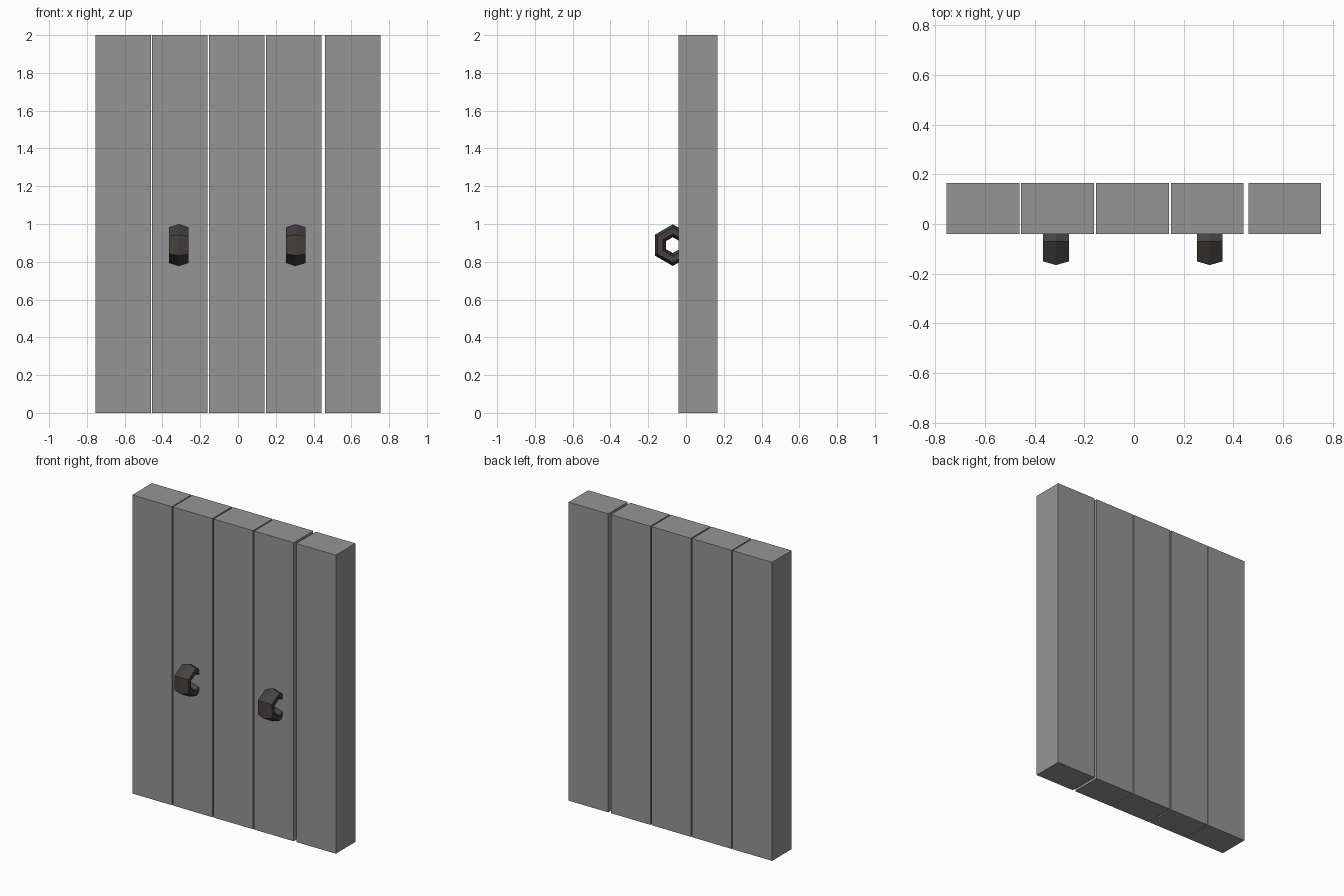
import bpy, bmesh
from math import cos, sin, pi

if "Cube" in bpy.data.objects:
    bpy.data.objects.remove(bpy.data.objects["Cube"], do_unlink=True)


def material(name, color):
    m = bpy.data.materials.new(name)
    m.use_nodes = True
    m.diffuse_color = (*color, 1)
    m.node_tree.nodes["Principled BSDF"].inputs["Base Color"].default_value = (*color, 1)
    return m


def add_object(name, bm, mat):
    bmesh.ops.recalc_face_normals(bm, faces=bm.faces)
    mesh = bpy.data.meshes.new(name)
    bm.to_mesh(mesh)
    bm.free()
    mesh.materials.append(mat)
    obj = bpy.data.objects.new(name, mesh)
    bpy.context.collection.objects.link(obj)
    return obj


plank_grey = material("plank grey", (0.3, 0.3, 0.3))
handle_dark = material("handle dark brown", (0.06, 0.053, 0.05))

# Upright planks with narrow, slightly uneven gaps
WIDTH, FRONT, BACK, HEIGHT = 0.293, -0.041, 0.166, 2.0
for i, x in enumerate((-0.608, -0.308, -0.006, 0.295, 0.607)):
    bm = bmesh.new()
    bmesh.ops.create_cube(bm, size=1)
    bmesh.ops.scale(bm, vec=(WIDTH, BACK - FRONT, HEIGHT), verts=bm.verts)
    bmesh.ops.translate(bm, vec=(x, (FRONT + BACK) / 2, HEIGHT / 2), verts=bm.verts)
    add_object(f"plank_{i + 1}", bm, plank_grey)


# Six-sided ring handles, half sunk into the planks
def ring_handle(name, x, y=-0.07, z=0.888, major=0.076, minor=0.034, half_width=0.06):
    bm = bmesh.new()
    n = 6
    rings = []
    for i in range(n):
        a = pi / 2 + 2 * pi * i / n
        ring = []
        for j in range(n):
            b = 2 * pi * j / n
            r = major + minor * cos(b)
            ring.append(bm.verts.new((x + half_width * sin(b), y + r * cos(a), z + r * sin(a))))
        rings.append(ring)
    for i in range(n):
        p, q = rings[i], rings[(i + 1) % n]
        for j in range(n):
            k = (j + 1) % n
            bm.faces.new((p[j], p[k], q[k], q[j]))
    add_object(name, bm, handle_dark)


ring_handle("right_handle", -0.314)
ring_handle("left_handle", 0.305)
